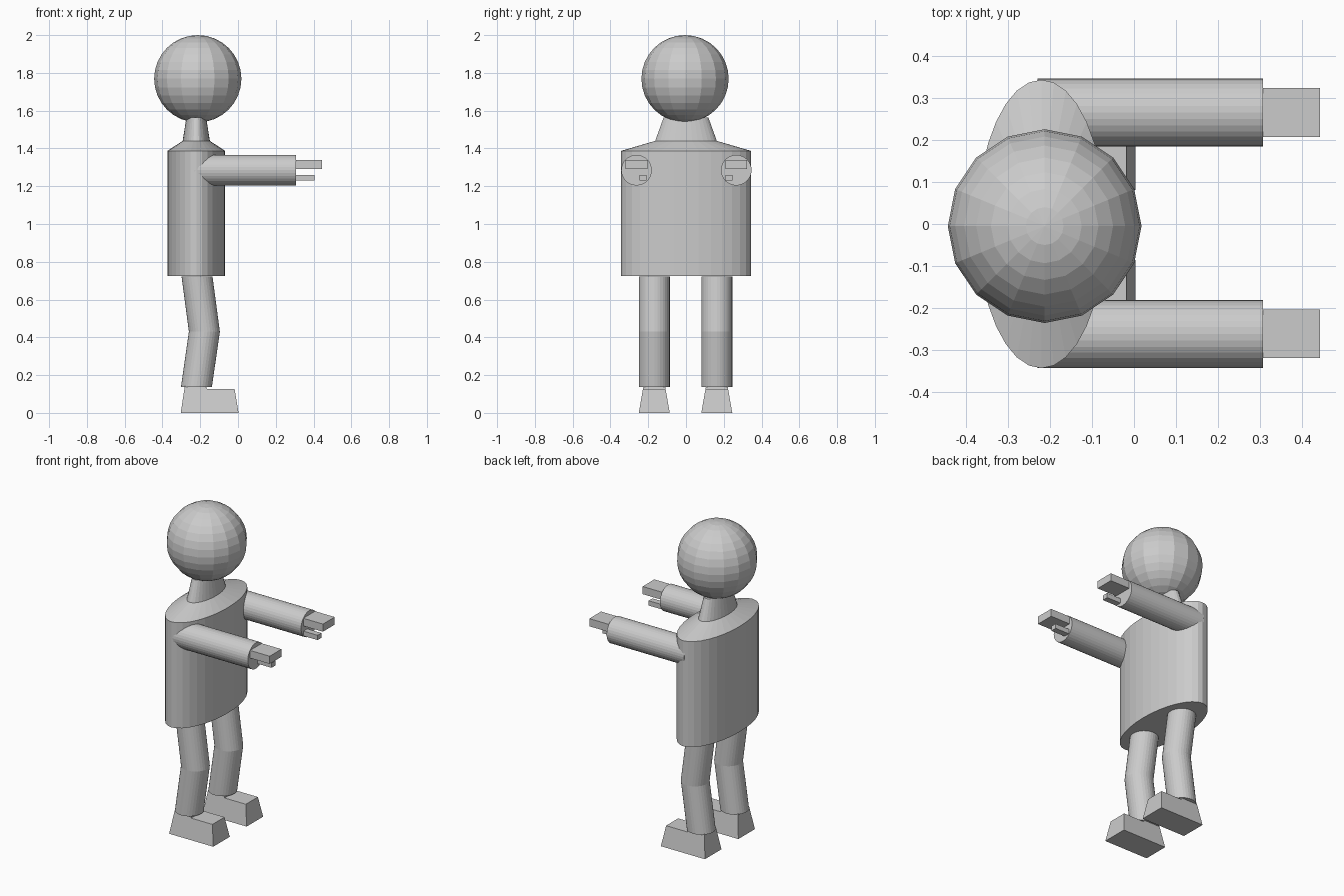
import bpy, bmesh, math
from mathutils import Matrix

if "Cube" in bpy.data.objects:
    bpy.data.objects.remove(bpy.data.objects["Cube"], do_unlink=True)

grey = bpy.data.materials.new("plain grey")
grey.use_nodes = True
COLOR = (0.6, 0.6, 0.6, 1)
grey.diffuse_color = COLOR
grey.node_tree.nodes["Principled BSDF"].inputs["Base Color"].default_value = COLOR


def finish(name, bm):
    bmesh.ops.recalc_face_normals(bm, faces=bm.faces)
    mesh = bpy.data.meshes.new(name)
    bm.to_mesh(mesh)
    bm.free()
    mesh.materials.append(grey)
    obj = bpy.data.objects.new(name, mesh)
    bpy.context.collection.objects.link(obj)
    return obj


def loft(name, rings, sides=32):
    """Capped elliptical tube through rings of (x, y, z, radius x, radius y)."""
    bm = bmesh.new()
    loops = []
    for x, y, z, rx, ry in rings:
        angles = [math.tau * i / sides for i in range(sides)]
        loops.append([bm.verts.new((x + rx * math.cos(a), y + ry * math.sin(a), z))
                      for a in angles])
    for low, high in zip(loops, loops[1:]):
        for i in range(sides):
            j = (i + 1) % sides
            bm.faces.new((low[i], low[j], high[j], high[i]))
    bm.faces.new(loops[0])
    bm.faces.new(loops[-1])
    return finish(name, bm)


def block(name, bottom, top):
    """Tapered box between two rectangles of (x0, x1, y0, y1, z)."""
    bm = bmesh.new()
    loops = []
    for x0, x1, y0, y1, z in (bottom, top):
        loops.append([bm.verts.new(p) for p in
                      ((x0, y0, z), (x1, y0, z), (x1, y1, z), (x0, y1, z))])
    a, b = loops
    for i in range(4):
        j = (i + 1) % 4
        bm.faces.new((a[i], a[j], b[j], b[i]))
    bm.faces.new(a)
    bm.faces.new(b)
    return finish(name, bm)


# Head
bm = bmesh.new()
bmesh.ops.create_uvsphere(bm, u_segments=16, v_segments=16, radius=0.231,
                          matrix=Matrix.Translation((-0.213, -0.005, 1.769)))
finish("head", bm)

# Torso with sloping shoulders and neck
BX = -0.221
loft("torso", [(BX, 0, 0.725, 0.153, 0.344), (BX, 0, 1.387, 0.153, 0.344),
               (BX, 0, 1.44, 0.072, 0.163), (BX, 0, 1.565, 0.052, 0.118)])

# Limbs, one set on each side
for side, s, leg_y, arm_y in (("right", -1, -0.168, -0.262), ("left", 1, 0.163, 0.266)):
    # Bent leg
    R = 0.082
    loft(side + "_leg", [(-0.22, leg_y, 0.138, R, R), (-0.178, leg_y, 0.43, R, R),
                         (-0.217, leg_y, 0.722, R, R)])

    # Foot and ankle
    block(side + "_foot", (-0.303, 0.003, leg_y - 0.082, leg_y + 0.082, 0),
          (-0.284, -0.018, leg_y - 0.06, leg_y + 0.06, 0.126))
    block(side + "_ankle", (-0.284, -0.165, leg_y - 0.06, leg_y + 0.06, 0.126),
          (-0.282, -0.167, leg_y - 0.057, leg_y + 0.057, 0.142))

    # Arm reaching forward
    bm = bmesh.new()
    bmesh.ops.create_cone(bm, cap_ends=True, segments=32, radius1=0.081, radius2=0.081,
                          depth=0.538, matrix=Matrix.Translation((0.039, arm_y, 1.285))
                          @ Matrix.Rotation(math.pi / 2, 4, "Y"))
    finish(side + "_arm", bm)

    # Flat hand and thumb
    hand = (0.3, 0.444, arm_y - 0.058, arm_y + 0.058)
    block(side + "_hand", hand + (1.292,), hand + (1.34,))
    y0, y1 = sorted((s * 0.209, s * 0.247))
    thumb = (0.3, 0.406, y0, y1)
    block(side + "_thumb", thumb + (1.229,), thumb + (1.259,))
